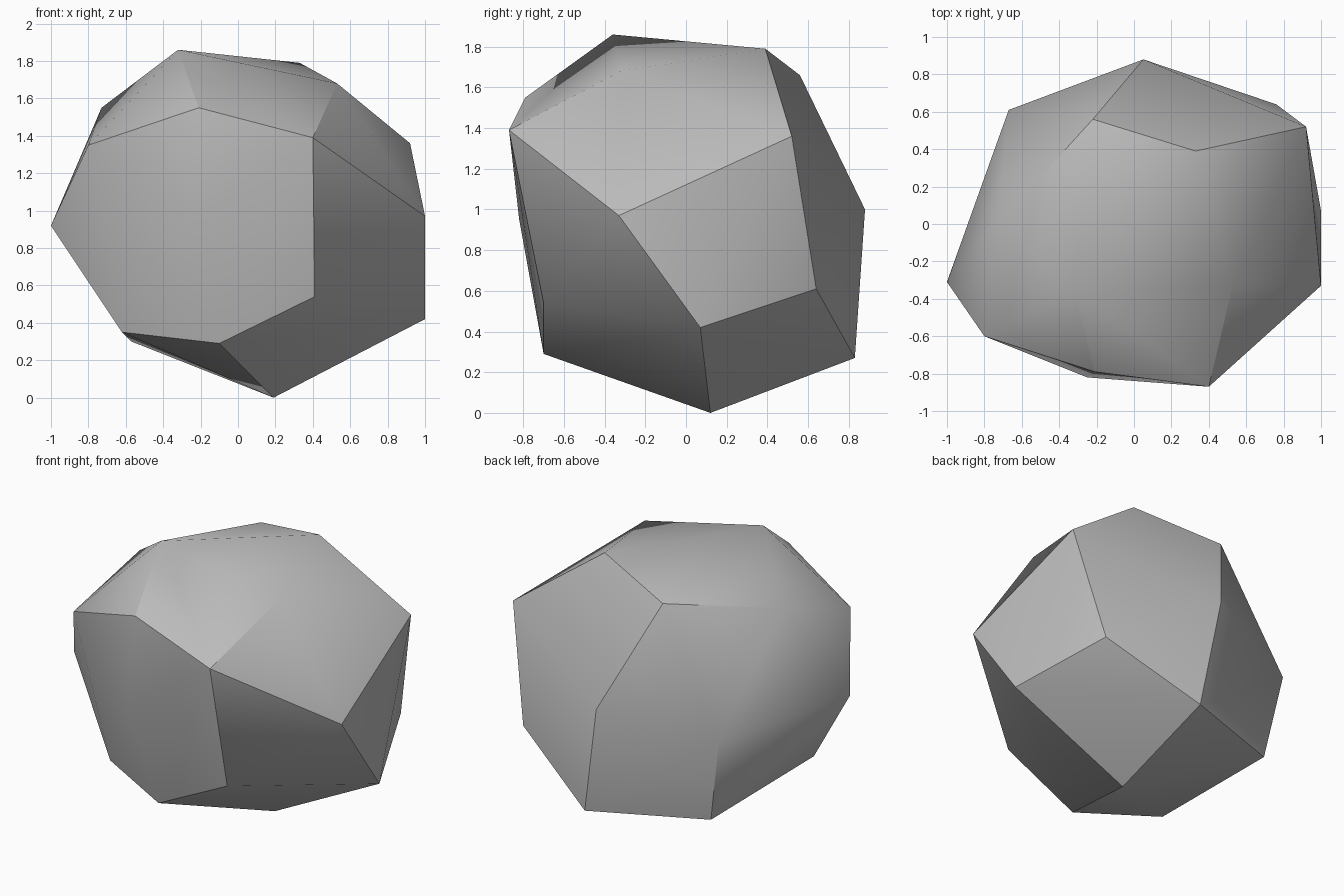
import bpy
import bmesh
from math import radians

default_cube = bpy.data.objects.get("Cube")
if default_cube:
    bpy.data.objects.remove(default_cube, do_unlink=True)


def make_material(name, colour):
    material = bpy.data.materials.new(name)
    material.use_nodes = True
    material.diffuse_color = colour
    shader = material.node_tree.nodes["Principled BSDF"]
    shader.inputs["Base Color"].default_value = colour
    shader.inputs["Roughness"].default_value = 0.9
    return material


# Corner points of the boulder, grouped from the top down
crown = [(-.32, -.36, 1.86), (.33, .39, 1.79), (.53, -.32, 1.68),
         (-.22, .56, 1.66), (-.73, 0, 1.55), (-.21, -.79, 1.55)]
shoulder = [(.4, -.87, 1.39), (.92, .52, 1.36), (-.8, -.6, 1.35)]
waist = [(.05, .88, 1), (1, -.33, .97), (-.25, -.82, .95),
         (-1, -.31, .92), (-.67, .61, .87)]
foot = [(.76, .64, .61), (.41, -.7, .54), (1, .07, .42), (-.62, -.47, .35),
        (-.57, .55, .3), (-.1, -.7, .29), (.17, .83, .27), (.19, .12, 0)]


def make_hull(name, points, material):
    """Wrap the corner points in a closed faceted skin."""
    bm = bmesh.new()
    for point in points:
        bm.verts.new(point)
    bmesh.ops.convex_hull(bm, input=bm.verts[:])
    bmesh.ops.recalc_face_normals(bm, faces=bm.faces[:])
    mesh = bpy.data.meshes.new(name)
    bm.to_mesh(mesh)
    bm.free()
    mesh.materials.append(material)
    obj = bpy.data.objects.new(name, mesh)
    bpy.context.collection.objects.link(obj)
    return obj


# Boulder: soft across shallow bends, crisp along the hard ridges
stone = make_material("stone_grey", (.5, .5, .5, 1))
boulder = make_hull("boulder", crown + shoulder + waist + foot, stone)
bpy.ops.object.select_all(action="DESELECT")
boulder.select_set(True)
bpy.context.view_layer.objects.active = boulder
bpy.ops.object.shade_smooth_by_angle(angle=radians(30))
